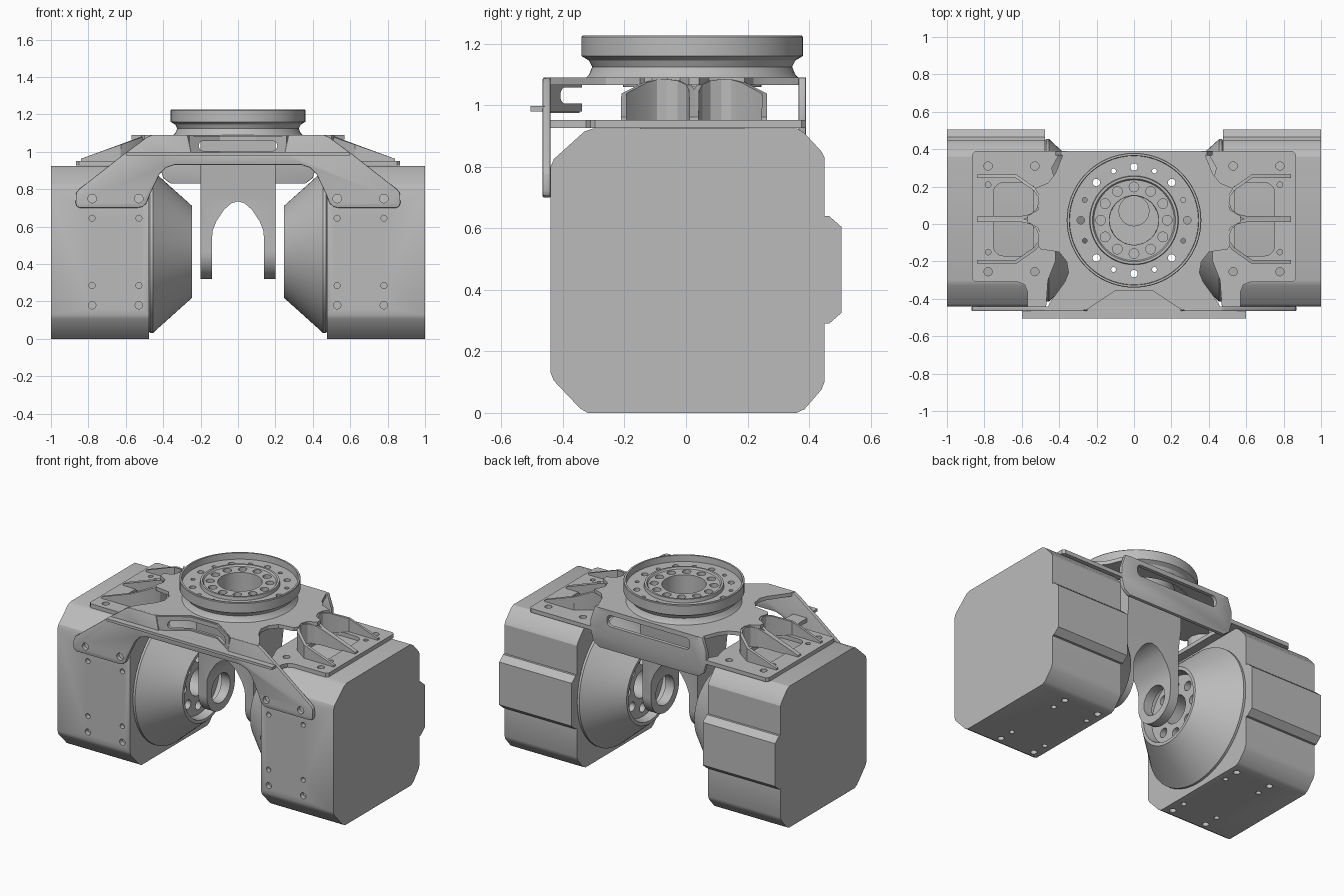
import bpy, bmesh
from math import sin, cos, pi
from mathutils import Vector

cube = bpy.data.objects.get("Cube")
if cube:
    bpy.data.objects.remove(cube, do_unlink=True)

grey = bpy.data.materials.new("machined grey")
grey.use_nodes = True
grey.diffuse_color = (0.5, 0.5, 0.5, 1)
grey.node_tree.nodes["Principled BSDF"].inputs["Base Color"].default_value = (0.5, 0.5, 0.5, 1)
parts = []
CY, CZ = 0.02, 0.465          # common axis of hub, motors and fork


def place(axis, u, v, t):
    return {"x": (t, u, v), "y": (u, t, v), "z": (u, v, t)}[axis]


def add_prism(bm, pts, axis, lo, hi):
    a = [bm.verts.new(place(axis, u, v, lo)) for u, v in pts]
    b = [bm.verts.new(place(axis, u, v, hi)) for u, v in pts]
    bm.faces.new(a)
    bm.faces.new(b[::-1])
    for i in range(len(a)):
        j = (i + 1) % len(a)
        bm.faces.new((a[j], a[i], b[i], b[j]))


def finish(bm, name, keep=True):
    bmesh.ops.recalc_face_normals(bm, faces=bm.faces[:])
    mesh = bpy.data.meshes.new(name)
    bm.to_mesh(mesh)
    bm.free()
    mesh.materials.append(grey)
    ob = bpy.data.objects.new(name, mesh)
    bpy.context.scene.collection.objects.link(ob)
    if keep:
        parts.append(ob)
    return ob


def bake(ob):
    bpy.context.view_layer.update()
    dg = bpy.context.evaluated_depsgraph_get()
    mesh = bpy.data.meshes.new_from_object(ob.evaluated_get(dg))
    ob.modifiers.clear()
    ob.data = mesh


def prism(name, pts, axis, lo, hi, bevel=0):
    bm = bmesh.new()
    add_prism(bm, pts, axis, lo, hi)
    ob = finish(bm, name)
    if bevel:
        m = ob.modifiers.new("bevel", "BEVEL")
        m.width, m.segments = bevel, 2
        bake(ob)
    return ob


def cut(ob, shapes):
    """Subtract a list of (points, axis, lo, hi) prisms."""
    bm = bmesh.new()
    for s in shapes:
        add_prism(bm, *s)
    cutter = finish(bm, "cutter", False)
    cutter.hide_render = True
    m = ob.modifiers.new("cut", "BOOLEAN")
    m.operation, m.solver, m.object = "DIFFERENCE", "EXACT", cutter
    bake(ob)
    bpy.data.objects.remove(cutter, do_unlink=True)


def circle(u, v, r, n=20):
    return [(u + r * cos(2 * pi * i / n), v + r * sin(2 * pi * i / n)) for i in range(n)]


def bolt_circle(u, v, radius, r, n, axis, lo, hi, start=0.0):
    ang = [start + 2 * pi * i / n for i in range(n)]
    return [(circle(u + radius * cos(a), v + radius * sin(a), r), axis, lo, hi) for a in ang]


def rect(u0, u1, v0, v1, c=0.0):
    if not c:
        return [(u0, v0), (u1, v0), (u1, v1), (u0, v1)]
    out = []
    corners = [(u1 - c, v1 - c), (u0 + c, v1 - c), (u0 + c, v0 + c), (u1 - c, v0 + c)]
    for k, (u, v) in enumerate(corners):
        for i in range(6):
            a = k * pi / 2 + i * pi / 10
            out.append((u + c * cos(a), v + c * sin(a)))
    return out


def sym(half):
    return half + [(-u, v) for u, v in reversed(half) if u]


def flip(pts, s):
    return [(s * u, v) for u, v in pts]


def lathe(name, profile, axis, u, v, s=1, n=72):
    bm = bmesh.new()
    rings = []
    for i in range(n):
        a = 2 * pi * i / n
        rings.append([bm.verts.new(place(axis, u + r * cos(a), v + r * sin(a), s * t)) for r, t in profile])
    m = len(profile)
    for i in range(n):
        p, q = rings[i], rings[(i + 1) % n]
        for k in range(m):
            bm.faces.new((p[k], p[(k + 1) % m], q[(k + 1) % m], q[k]))
    return finish(bm, name)


def wall(name, path, z0, top, thick=0.018):
    bm = bmesh.new()
    cols = [(bm.verts.new((x, y, z0)), bm.verts.new((x, y, top(abs(x))))) for x, y in path]
    for a, b in zip(cols, cols[1:]):
        bm.faces.new((a[0], b[0], b[1], a[1]))
    ob = finish(bm, name)
    m = ob.modifiers.new("thickness", "SOLIDIFY")
    m.thickness, m.offset = thick, 0
    bake(ob)
    return ob


def slope(x):
    return min(1.085, 1.085 - (x - 0.5) * 0.36)


# Profiles shared by both sides
housing_pts = [(-.32, 0), (.36, 0), (.385, .012), (.44, .075), (.45, .1), (.45, .29), (.465, .29),
               (.505, .325), (.505, .605), (.465, .64), (.45, .64), (.45, .83), (.44, .85),
               (.385, .91), (.36, .925), (-.3, .925), (-.33, .915), (-.43, .825), (-.44, .8),
               (-.44, .13), (-.43, .105), (-.345, .015)]
cone_profile = [(.425, .476), (.435, .47), (.435, .455), (.42, .44), (.245, .245), (.225, .245),
                (.215, .3), (.09, .3), (.09, .476)]
flange_pts = [(.85, .39), (.865, .375), (.865, -.295), (.85, -.31), (.62, -.31), (.585, -.325),
              (.57, -.36), (.57, -.445), (.47, -.445), (.46, -.3), (.42, -.2), (.42, .22),
              (.44, .3), (.39, .39)]
back_loop = [(.84, .255), (.63, .255), (.53, .185), (.505, .15), (.5, .115), (.515, .075),
             (.55, .045), (.6, .034), (.84, .032)]

for s, side in ((1, "left"), (-1, "right")):
    # Motor housing with bolt holes
    housing = prism(side + "_motor_housing", housing_pts, "x", s * .475, s * 1.0)
    holes = [(circle(s * x, z, .016), "y", -.6, -.41) for x in (.53, .78) for z in (.645, .285)]
    holes += [(circle(s * x, .18, .02), "y", -.6, -.41) for x in (.53, .78)]
    holes += [(circle(s * x, y, r), "z", -.1, .03) for x in (.53, .78)
              for y, r in ((-.28, .02), (-.18, .016), (.2, .016), (.3, .02))]
    cut(housing, holes)

    # Conical motor nose with recessed bolt ring
    cone = lathe(side + "_motor_cone", cone_profile, "x", CY, CZ, s)
    cut(cone, bolt_circle(CY, CZ, .155, .03, 8, "x", s * .27, s * .35))

    # Mounting flange on top of the housing
    flange = prism(side + "_flange", flip(flange_pts, s), "z", .926, .952)
    holes = [(circle(s * x, y, .022), "z", .9, 1) for x in (.53, .78) for y in (.31, -.255)]
    holes += [(circle(s * .78, y, .015), "z", .9, 1) for y in (.21, -.15)]
    holes.append((flip(rect(.54, .75, -.17, .22, .05), s), "z", .9, 1))
    cut(flange, holes)

    # Sloping ribs that loop around two pockets
    front_loop = [(x, 2 * .0265 - y) for x, y in back_loop]
    for label, loop in (("back", back_loop), ("front", front_loop)):
        wall(f"{side}_{label}_rib", flip(loop, s), .945, slope)

# Top plate joining the hub to all four legs
top_half = [(0, -.345), (.1, -.345), (.27, -.462), (.47, -.462), (.45, -.42), (.37, -.31),
            (.35, -.26), (.36, -.2), (.4, -.15), (.5, -.135), (.515, -.11), (.5, -.06),
            (.515, -.02), (.57, .01), (.57, .042), (.515, .075), (.5, .115), (.505, .15),
            (.53, .19), (.46, .22), (.42, .27), (.38, .37), (.36, .39), (0, .39)]
top = prism("top_plate", sym(top_half), "z", 1.066, 1.09)
cut(top, [(circle(0, CY, .312, 64), "z", 1, 1.2)])

# Front plate with drooping ears
front_half = [(0, .93), (.34, .93), (.385, .915), (.42, .88), (.47, .775), (.49, .725), (.51, .706),
              (.54, .7), (.845, .7), (.862, .708), (.868, .725), (.866, .78), (.85, .8),
              (.62, .98), (.485, 1.08), (.46, 1.09), (.27, 1.09), (.25, .995), (0, .995)]
front = prism("front_plate", sym(front_half), "y", -.466, -.44, .005)
cut(front, [(circle(x, .75, .023), "y", -.6, -.4) for x in (-.78, -.53, .53, .78)])
prism("front_ledge", rect(-.6, .6, -.505, -.46), "z", .98, .997)

# Recess behind the front plate
recess = [(-.265, -.455), (-.1, -.347), (.1, -.347), (.265, -.455)]
prism("recess_floor", recess, "z", .975, .995)
recess_wall = wall("recess_wall", recess, .98, lambda x: 1.085)
cut(recess_wall, [(rect(-.21, .21, 1.005, 1.058, .025), "y", -.5, -.2)])

# Back plate with window
back = prism("back_plate", sym([(0, .83), (.36, .83), (.4, .86), (.42, .93), (.42, 1.0), (.39, 1.09),
                                (0, 1.09)]), "y", .366, .39, .004)
cut(back, [(rect(-.3, .3, .985, 1.06, .03), "y", .3, .5)])

# Turntable hub
hub = lathe("turntable_hub", [
    (.35, 1.085), (.335, 1.1), (.325, 1.125), (.335, 1.145), (.36, 1.16), (.36, 1.222),
    (.357, 1.226), (.346, 1.226), (.344, 1.185), (.238, 1.185), (.235, 1.207), (.222, 1.207),
    (.215, 1.197), (.132, 1.197), (.13, 1.06), (.225, 1.06), (.225, 1.15), (.31, 1.15),
    (.31, 1.085)], "z", 0, CY)
cut(hub, bolt_circle(0, CY, .285, .02, 8, "z", 1.1, 1.3)
    + bolt_circle(0, CY, .285, .013, 8, "z", 1.1, 1.3, pi / 8)
    + bolt_circle(0, CY, .178, .026, 12, "z", 1.12, 1.3))

# Fork hanging under the hub, with bearing eyes
R = .145
eye = [(CY + R * cos(a), CZ + R * sin(a)) for a in [pi + pi * i / 20 for i in range(21)]]
fork = prism("fork", eye + [(CY + R, .75), (CY + .17, .9), (CY + .17, 1.075), (CY - .17, 1.075),
                            (CY - .17, .9), (CY - R, .75)], "x", -.2, .2)
arch = sym([(0, .735), (.035, .725), (.075, .69), (.115, .63), (.135, .58), (.138, .55), (.138, .2)])
cut(fork, [(arch, "y", -.4, .4)])
cut(fork, [(circle(CY, CZ, .095, 32), "x", -.3, .3), (circle(0, .07, .08, 32), "z", 1.03, 1.2)])

# Smooth curved faces while keeping edges sharp
bpy.ops.object.select_all(action="DESELECT")
for ob in parts:
    ob.select_set(True)
bpy.context.view_layer.objects.active = parts[0]
bpy.ops.object.shade_smooth_by_angle(angle=pi / 7)
